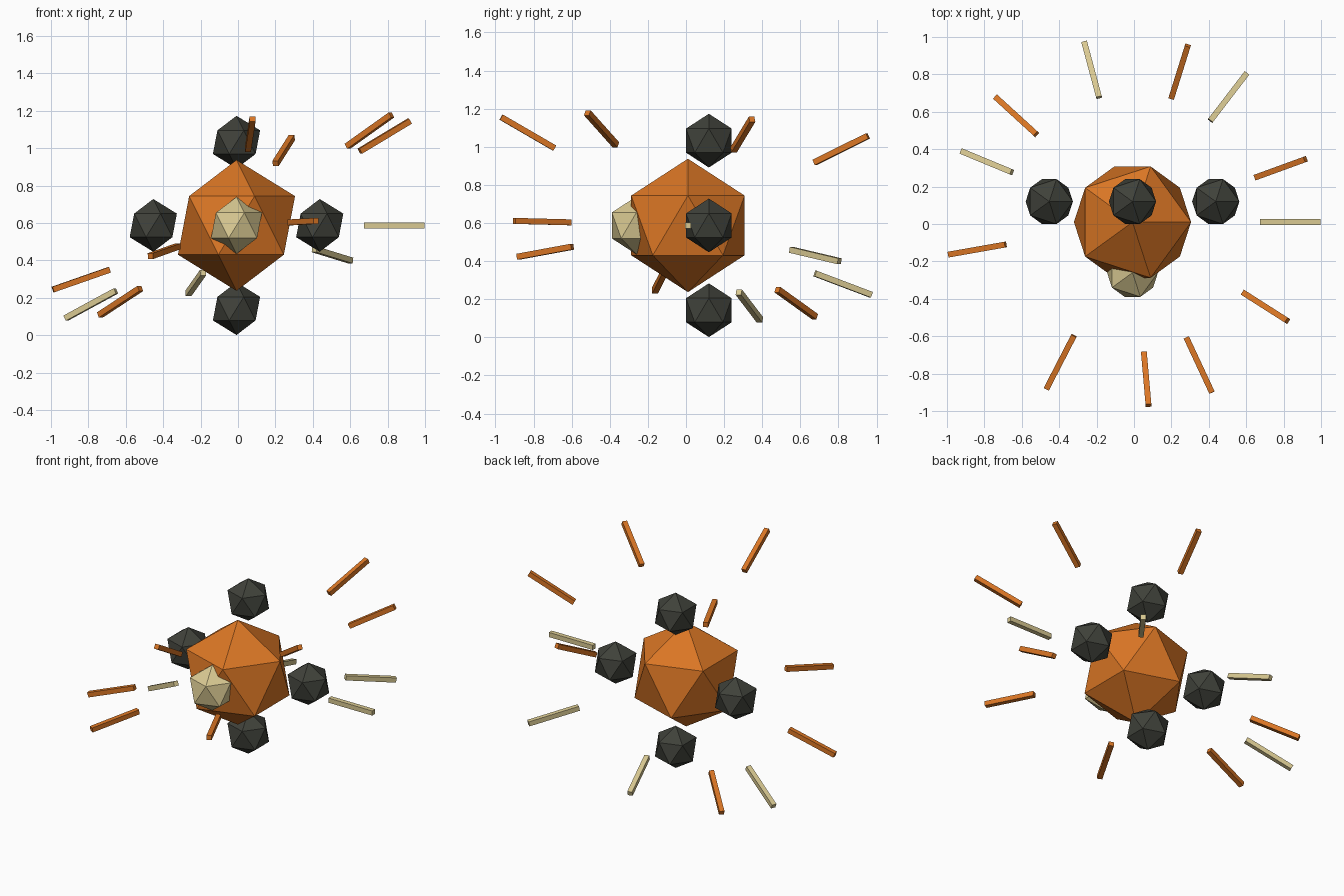
import bpy
from math import radians, cos, sin
from mathutils import Vector, Matrix

old = bpy.data.objects.get("Cube")
if old:
    bpy.data.objects.remove(old, do_unlink=True)


def material(name, rgb):
    mat = bpy.data.materials.new(name)
    mat.use_nodes = True
    colour = (*rgb, 1)
    mat.diffuse_color = colour
    mat.node_tree.nodes["Principled BSDF"].inputs["Base Color"].default_value = colour
    return mat


orange = material("orange", (0.70, 0.18, 0.018))
cream = material("cream", (0.70, 0.59, 0.29))
charcoal = material("charcoal", (0.05, 0.053, 0.042))

CENTRE = Vector((-0.008, 0.01, 0.587))


def finish(name, mat):
    obj = bpy.context.object
    obj.name = name
    obj.data.name = name
    obj.data.materials.append(mat)
    return obj


# Faceted ball placed relative to the core
def ball(name, offset, radius, mat):
    bpy.ops.mesh.primitive_ico_sphere_add(
        subdivisions=1, radius=radius, location=CENTRE + Vector(offset))
    return finish(name, mat)


# Square bar pointing away from the core
def ray(name, azimuth, height, mat, reach=0.843, length=0.325, width=0.031):
    a = radians(azimuth)
    offset = Vector((reach * cos(a), reach * sin(a), height))
    along = offset.normalized()
    side = Vector((-sin(a), cos(a), 0))
    up = along.cross(side)
    bpy.ops.mesh.primitive_cube_add(size=1)
    obj = finish(name, mat)
    obj.data.transform(Matrix.Diagonal((length, width, width, 1)))
    turn = Matrix((along, side, up)).transposed().to_4x4()
    obj.matrix_world = Matrix.Translation(CENTRE + offset) @ turn
    return obj


# Core and front eye
ball("core", (0, 0, 0), 0.35, orange)
ball("front_ball", (0, -0.27, 0), 0.152, cream)

# Four dark balls around the core
D, BACK = 0.445, 0.11
for name, x, z in (("left", D, 0), ("right", -D, 0), ("top", 0, D), ("bottom", 0, -D)):
    ball(name + "_ball", (x, BACK, z), 0.141, charcoal)

# Ring of rays: azimuth in degrees, height above the core, colour
rays = (
    (0, 0, cream), (20, 0.477, orange), (52.5, -0.158, cream),
    (72.6, 0.40, orange), (105, -0.308, cream), (137.6, -0.408, orange),
    (157.5, -0.423, cream), (190, -0.29, orange), (242.7, -0.138, orange),
    (275, 0.487, orange), (295, 0.02, orange), (327.5, 0.507, orange),
)
for i, (azimuth, height, mat) in enumerate(rays, 1):
    ray(f"ray_{i}", azimuth, height, mat)
